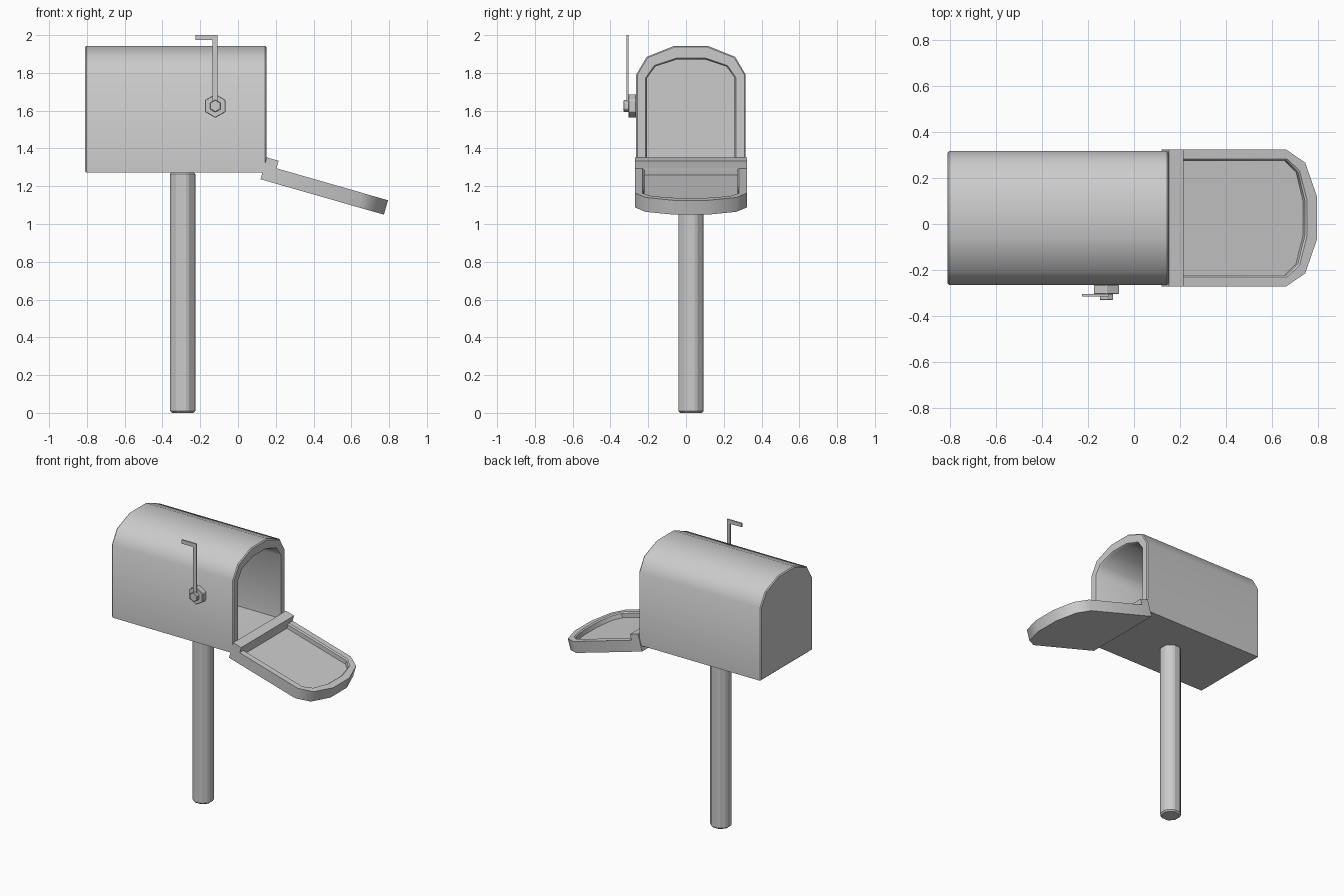
import bpy, bmesh, math
from mathutils import Matrix, Vector

if "Cube" in bpy.data.objects:
    bpy.data.objects.remove(bpy.data.objects["Cube"])

CY = 0.026   # y centre line of box, lid and post


def arch(hw, base, spring, rise, n=5):
    """Arch outline: straight sides topped by a half ellipse of n segments."""
    pts = [(-hw, base), (hw, base)]
    for i in range(n + 1):
        a = math.pi * i / n
        pts.append((hw * math.cos(a), spring + rise * math.sin(a)))
    return pts


def finish(name, bm, smooth=40, bevel=0):
    bmesh.ops.recalc_face_normals(bm, faces=bm.faces)
    me = bpy.data.meshes.new(name)
    bm.to_mesh(me)
    bm.free()
    ob = bpy.data.objects.new(name, me)
    bpy.context.collection.objects.link(ob)
    if bevel:
        m = ob.modifiers.new("bevel", "BEVEL")
        m.width, m.segments = bevel, 1
    if smooth:
        bpy.ops.object.select_all(action='DESELECT')
        ob.select_set(True)
        bpy.context.view_layer.objects.active = ob
        bpy.ops.object.shade_smooth_by_angle(angle=math.radians(smooth))
    return ob


def loft(name, rings, place):
    """Skin (outline, position) rings and cap both ends."""
    bm = bmesh.new()
    loops = [[bm.verts.new(place(y, v, p)) for y, v in pts] for pts, p in rings]
    for a, b in zip(loops, loops[1:]):
        n = len(a)
        for i in range(n):
            j = (i + 1) % n
            bm.faces.new((a[i], a[j], b[j], b[i]))
    bm.faces.new(loops[0])
    bm.faces.new(loops[-1])
    return finish(name, bm)


def prism(name, sides, r, depth, loc, turn=0, along_y=False, bevel=0):
    bm = bmesh.new()
    mat = Matrix.Translation(loc)
    if along_y:
        mat = mat @ Matrix.Rotation(math.pi / 2, 4, 'X')
    mat = mat @ Matrix.Rotation(turn, 4, 'Z')
    bmesh.ops.create_cone(bm, cap_ends=True, segments=sides, radius1=r,
                          radius2=r, depth=depth, matrix=mat)
    return finish(name, bm, 0, bevel)


def extrude_outline(name, pts, place, p0, p1, bevel=0):
    bm = bmesh.new()
    a = [bm.verts.new(place(u, v, p0)) for u, v in pts]
    b = [bm.verts.new(place(u, v, p1)) for u, v in pts]
    n = len(pts)
    for i in range(n):
        j = (i + 1) % n
        bm.faces.new((a[i], a[j], b[j], b[i]))
    bm.faces.new(a)
    bm.faces.new(b)
    return finish(name, bm, 0, bevel)


# mailbox shell: hollow arch, closed at the back
B = 0.007
outer = arch(0.29, 1.273, 1.79, 0.161)
outer_in = arch(0.29 - B, 1.273 + B, 1.79, 0.161 - B)
mouth = arch(0.24, 1.315, 1.773, 0.112)
mouth_in = arch(0.232, 1.323, 1.773, 0.104)
loft("mailbox_shell",
     [(outer_in, -0.81), (outer, -0.81 + B), (outer, 0.15 - B), (outer_in, 0.15),
      (mouth, 0.15), (mouth_in, 0.14), (mouth_in, -0.76)],
     lambda y, v, p: (p, y + CY, v))

# open lid, tilted down from the hinge corner
T = math.radians(16)


def lid_place(y, u, w):
    return (0.119 + u * math.cos(T) + w * math.sin(T), y + CY,
            1.237 - u * math.sin(T) + w * math.cos(T))


lid_outer = arch(0.297, 0, 0.54, 0.147)
loft("lid",
     [(lid_outer, 0), (lid_outer, 0.079),
      (arch(0.255, 0.065, 0.545, 0.094), 0.079),
      (arch(0.247, 0.066, 0.545, 0.086), 0.071),
      (arch(0.247, 0.066, 0.545, 0.086), 0.041)], lid_place)

# raised hinge ridge across the lid
extrude_outline("hinge_ridge",
                [(-0.297, 0), (0.297, 0), (0.297, 0.065), (-0.297, 0.065)],
                lid_place, 0.079, 0.12)

# octagonal post
prism("post", 8, 0.0725, 1.275, (-0.293, CY, 0.6375), math.pi / 8, bevel=0.01)

# flag pivot: hexagonal base and bolt
prism("flag_base", 6, 0.063, 0.04, (-0.12, -0.284, 1.625), along_y=True, bevel=0.003)
prism("flag_bolt", 6, 0.033, 0.028, (-0.12, -0.316, 1.625), along_y=True, bevel=0.003)

# flag: thin arm with a short bar at the top
extrude_outline("flag_arm",
                [(-0.135, 1.61), (-0.108, 1.61), (-0.108, 2.0), (-0.225, 2.0),
                 (-0.225, 1.973), (-0.135, 1.973)],
                lambda x, z, p: (x, p, z), -0.314, -0.304)
